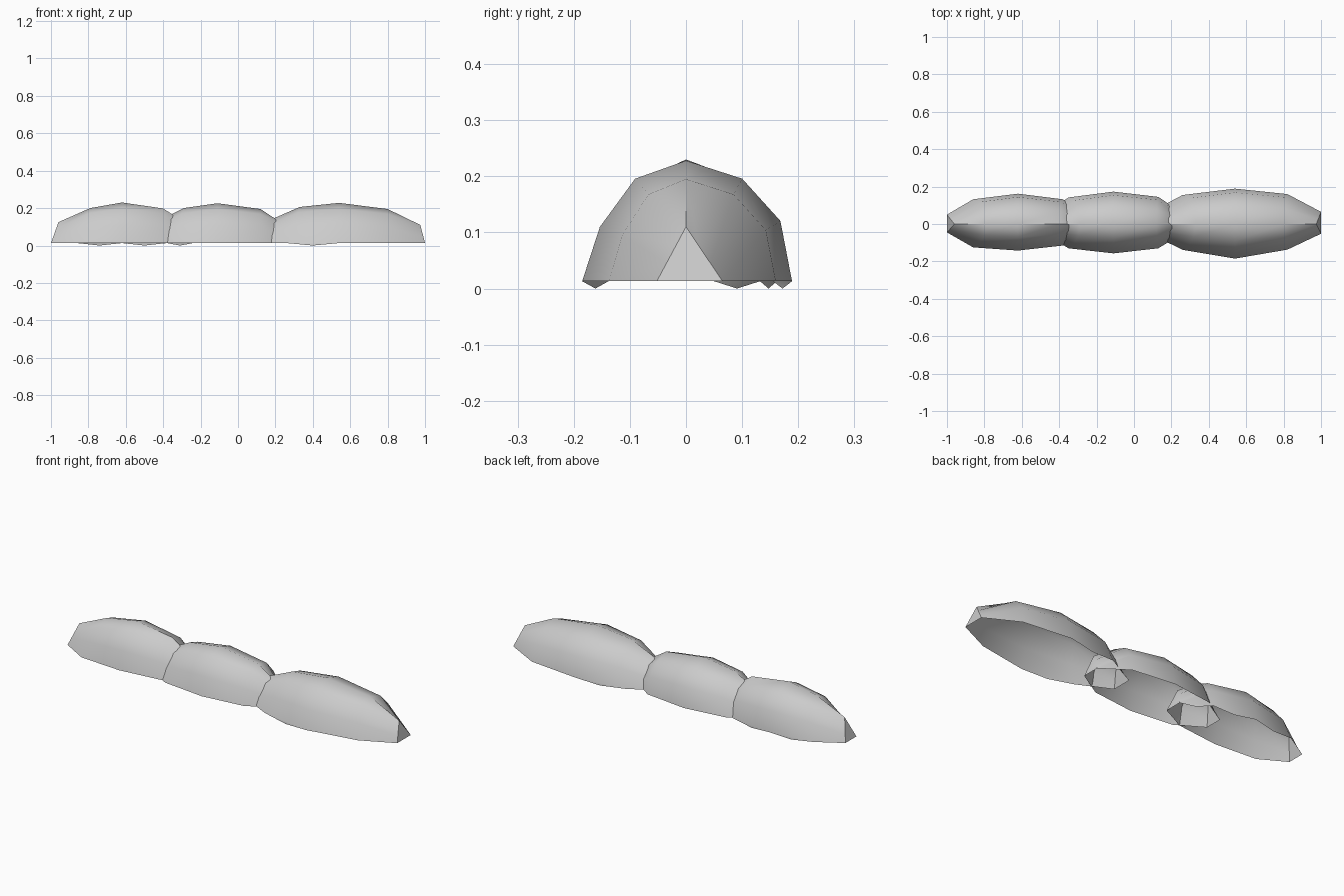
import bpy, bmesh

if "Cube" in bpy.data.objects:
    bpy.data.objects.remove(bpy.data.objects["Cube"])

BASE = 0.013
# half cross-sections as (width, height) fractions, from bottom to ridge
ARCH_FRONT = [(1, 0), (0.83, 0.45), (0.49, 0.85), (0, 1)]
ARCH_BACK = [(1, 0), (0.89, 0.5), (0.53, 0.85), (0, 1)]
ARCH_TIP = [(1, 0), (0.67, 0.33), (0.33, 0.67), (0, 1)]

grey = bpy.data.materials.new("grey")
grey.diffuse_color = (0.6, 0.6, 0.6, 1)
grey.use_nodes = True
grey.node_tree.nodes["Principled BSDF"].inputs["Base Color"].default_value = grey.diffuse_color


def pod(name, stations, dips):
    """Open-bottomed shell lofted through arches.
    station: bottom x, ridge x, front half width, back half width, ridge z
    dip: station index, side (0 front, -1 back)"""
    bm = bmesh.new()
    rings = []
    for i, (xb, xt, wf, wb, zt) in enumerate(stations):
        tip = i in (0, len(stations) - 1)
        front = ARCH_TIP if tip else ARCH_FRONT
        back = ARCH_TIP if tip else ARCH_BACK
        pts = [(-w * wf, h) for w, h in front] + [(w * wb, h) for w, h in back[-2::-1]]
        rings.append([bm.verts.new((xb + (xt - xb) * h, y, BASE + (zt - BASE) * h))
                      for y, h in pts])
    # outer skin
    for a, b in zip(rings, rings[1:]):
        for j in range(len(a) - 1):
            bm.faces.new((a[j], a[j + 1], b[j + 1], b[j]))
    # slanted end caps
    bm.faces.new(rings[0])
    bm.faces.new(rings[-1][::-1])
    # small sagging points on the rim
    for i, side in dips:
        a, b = rings[i][side], rings[i + 1][side]
        low = (a.co + b.co) / 2
        low.z = 0
        bm.faces.new((a, b, bm.verts.new(low)))
    bmesh.ops.recalc_face_normals(bm, faces=bm.faces)
    # point the normals outward
    bm.faces.ensure_lookup_table()
    if max(bm.faces, key=lambda f: f.calc_center_median().z).normal.z < 0:
        bmesh.ops.reverse_faces(bm, faces=bm.faces)
    mesh = bpy.data.meshes.new(name)
    bm.to_mesh(mesh)
    bm.free()
    mesh.materials.append(grey)
    ob = bpy.data.objects.new(name, mesh)
    bpy.context.collection.objects.link(ob)
    bpy.ops.object.select_all(action='DESELECT')
    ob.select_set(True)
    bpy.context.view_layer.objects.active = ob
    bpy.ops.object.shade_smooth_by_angle(angle=0.8)


pod("left_pod", [(-1.0, -0.96, 0.045, 0.05, 0.125),
                 (-0.86, -0.79, 0.125, 0.132, 0.2),
                 (-0.62, -0.62, 0.142, 0.162, 0.23),
                 (-0.38, -0.40, 0.115, 0.132, 0.198),
                 (-0.24, -0.27, 0.045, 0.05, 0.115)],
    [(1, -1), (2, -1), (3, -1)])

pod("middle_pod", [(-0.49, -0.46, 0.045, 0.05, 0.115),
                   (-0.35, -0.29, 0.13, 0.142, 0.2),
                   (-0.11, -0.11, 0.157, 0.173, 0.226),
                   (0.13, 0.12, 0.13, 0.145, 0.195),
                   (0.27, 0.25, 0.045, 0.05, 0.11)], [])

pod("right_pod", [(0.08, 0.11, 0.05, 0.06, 0.11),
                  (0.26, 0.33, 0.138, 0.155, 0.206),
                  (0.54, 0.54, 0.185, 0.189, 0.228),
                  (0.82, 0.80, 0.137, 0.16, 0.195),
                  (1.0, 0.975, 0.052, 0.065, 0.11)],
    [(1, 0), (1, -1)])
